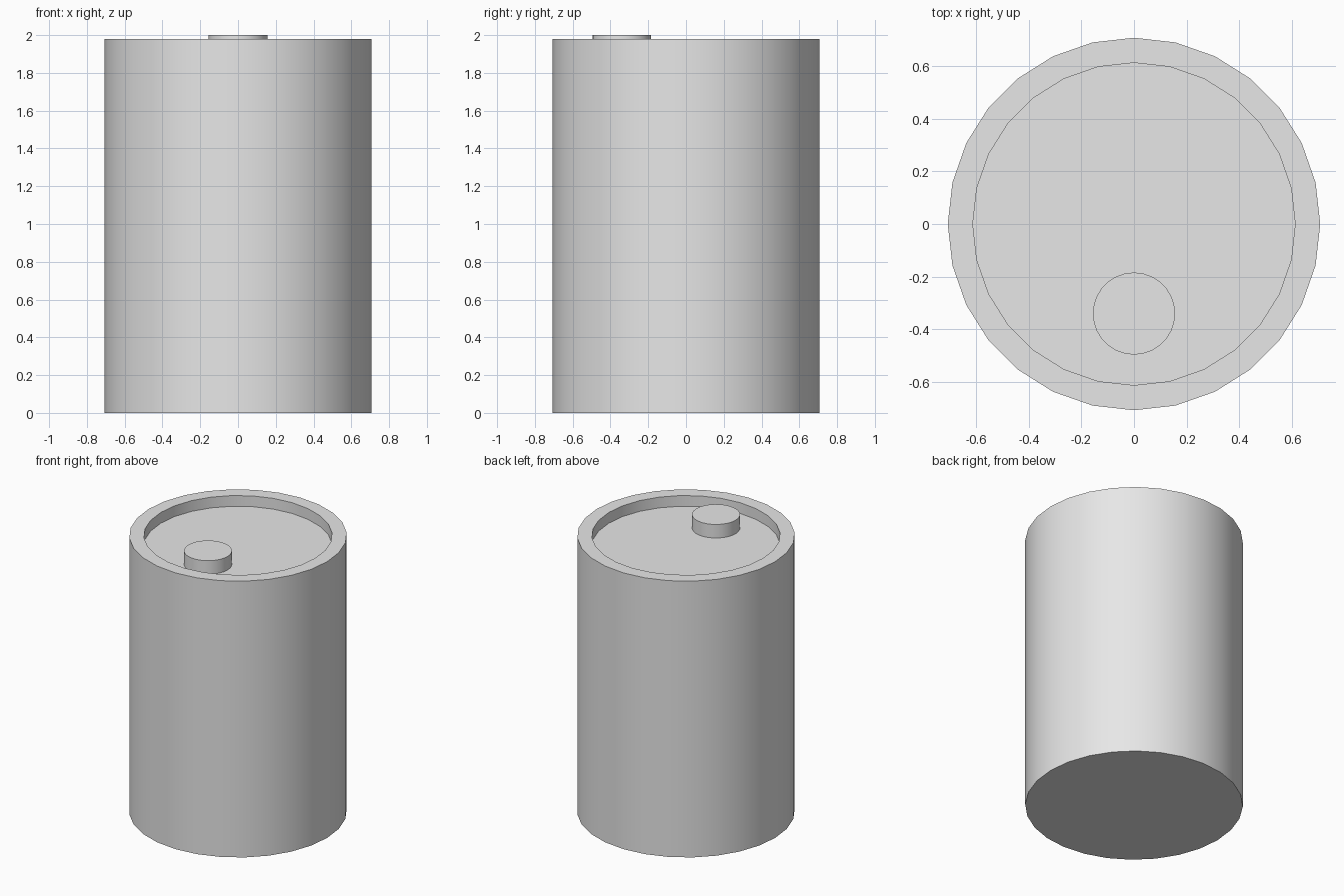
import bpy
import bmesh
from math import sin, cos, pi, radians

cube = bpy.data.objects.get("Cube")
if cube:
    bpy.data.objects.remove(cube, do_unlink=True)

SIDES = 28
RIM_Z, FLOOR_Z, TOP_Z = 1.98, 1.903, 2.0

grey = bpy.data.materials.new("light_grey")
grey.use_nodes = True
colour = (0.8, 0.8, 0.8, 1)
grey.diffuse_color = colour
grey.node_tree.nodes["Principled BSDF"].inputs["Base Color"].default_value = colour


def turned(name, profile, centre=(0, 0)):
    """Spin a (radius, z) profile into a solid with flat end caps."""
    bm = bmesh.new()
    rings = []
    for r, z in profile:
        angles = [2 * pi * i / SIDES for i in range(SIDES)]
        rings.append([bm.verts.new((r * cos(a), r * sin(a), z)) for a in angles])
    for low, high in zip(rings, rings[1:]):
        for i in range(SIDES):
            j = (i + 1) % SIDES
            bm.faces.new((low[i], low[j], high[j], high[i]))
    bm.faces.new(rings[0][::-1])
    bm.faces.new(rings[-1])
    bmesh.ops.recalc_face_normals(bm, faces=bm.faces)
    mesh = bpy.data.meshes.new(name)
    bm.to_mesh(mesh)
    bm.free()
    mesh.materials.append(grey)
    obj = bpy.data.objects.new(name, mesh)
    obj.location = (*centre, 0)
    bpy.context.collection.objects.link(obj)
    bpy.ops.object.select_all(action='DESELECT')
    obj.select_set(True)
    bpy.context.view_layer.objects.active = obj
    bpy.ops.object.shade_smooth_by_angle(angle=radians(30))
    return obj


# Drum with a raised rim around a sunken lid
turned("drum_body", [(0.707, 0), (0.707, RIM_Z), (0.612, RIM_Z), (0.612, FLOOR_Z)])

# Filler cap standing on the lid near the front
turned("filler_cap", [(0.156, FLOOR_Z), (0.156, TOP_Z)], centre=(0, -0.34))
